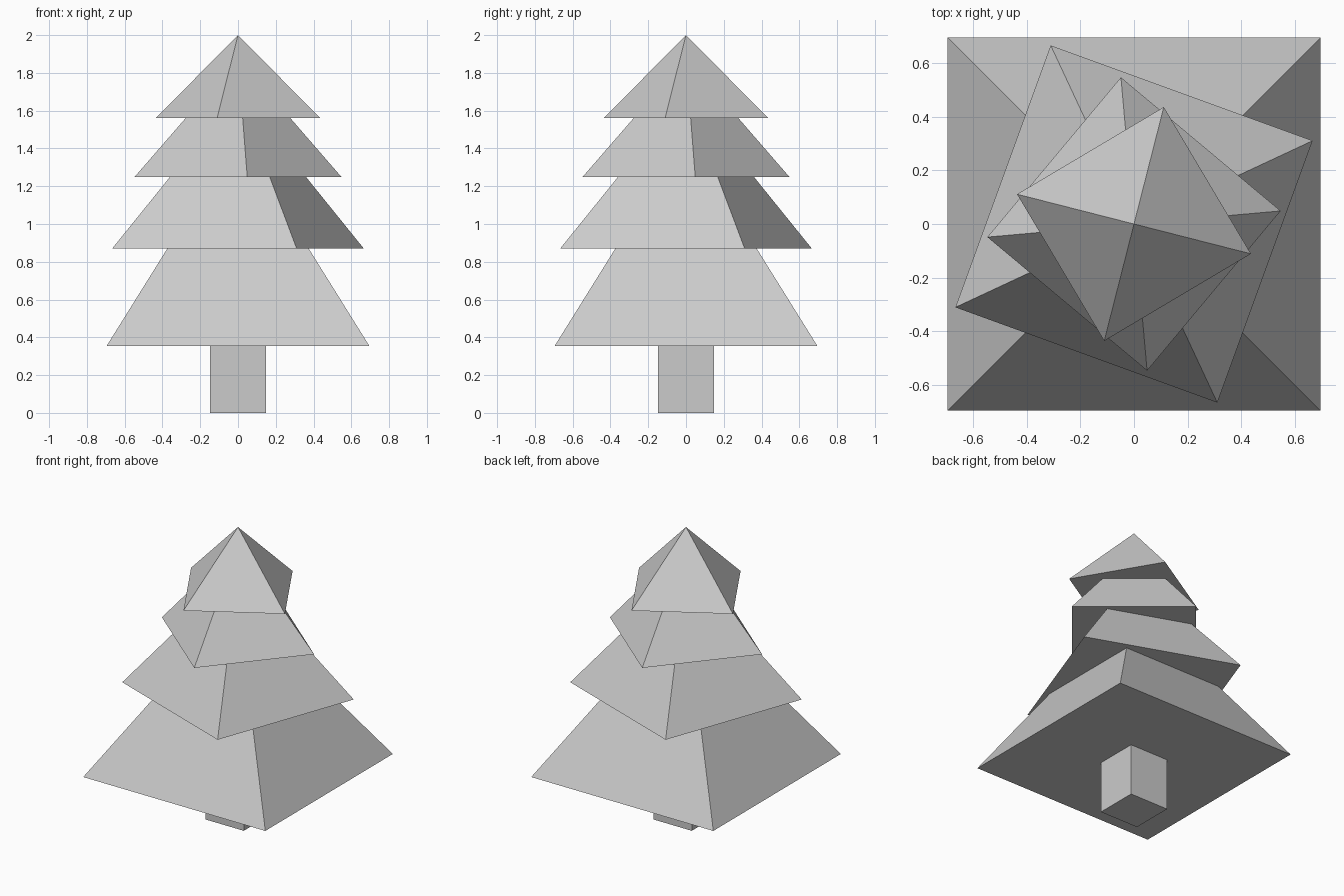
import bpy
import math

if "Cube" in bpy.data.objects:
    bpy.data.objects.remove(bpy.data.objects["Cube"])


def tier(name, radius, angle, z_base, z_tip):
    """Four-sided pyramid with one corner turned to the given angle."""
    height = z_tip - z_base
    bpy.ops.mesh.primitive_cone_add(
        vertices=4, radius1=radius, radius2=0, depth=height,
        location=(0, 0, z_base + height / 2),
        rotation=(0, 0, math.radians(angle)))
    bpy.context.object.name = name


# Square trunk
bpy.ops.mesh.primitive_cube_add(size=1, location=(0, 0, 0.1775))
trunk = bpy.context.object
trunk.name = "trunk"
trunk.scale = (0.294, 0.294, 0.355)

# Foliage tiers, each twisted about 20 degrees from the one below
tiers = [
    ("foliage_bottom", 0.983, 45, 0.355, 1.47),
    ("foliage_lower", 0.735, 25, 0.87, 1.695),
    ("foliage_upper", 0.549, 5.1, 1.25, 1.88),
    ("foliage_top", 0.450, -14.3, 1.56, 2.0),
]
for args in tiers:
    tier(*args)
